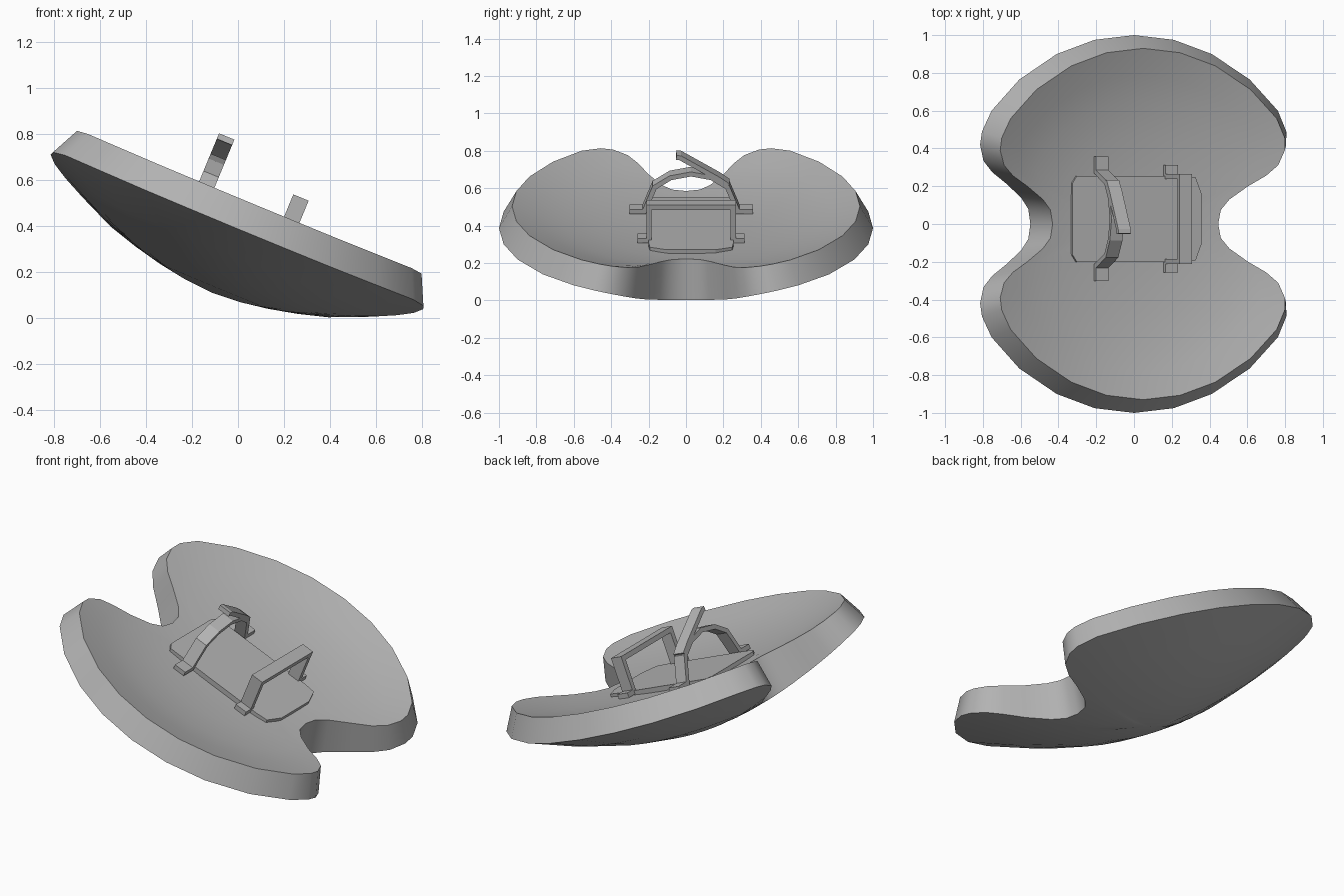
import bpy, bmesh, math
from mathutils import Vector

if "Cube" in bpy.data.objects:
    bpy.data.objects.remove(bpy.data.objects["Cube"])

TILT = math.radians(22.5)
C, S = math.cos(TILT), math.sin(TILT)
U0 = -0.1475          # dish centre along the tilted axis

mat = bpy.data.materials.new("plain grey")
mat.diffuse_color = (0.45, 0.45, 0.45, 1)
mat.use_nodes = True
mat.node_tree.nodes["Principled BSDF"].inputs["Base Color"].default_value = mat.diffuse_color


def place(d, y, w):
    """Dish space (along, across, up from dish) to the tilted world."""
    u = U0 + d
    return Vector((u * C + w * S, y, -u * S + w * C))


def finish(name, bm, angle=30):
    bmesh.ops.recalc_face_normals(bm, faces=bm.faces)
    me = bpy.data.meshes.new(name)
    bm.to_mesh(me)
    bm.free()
    ob = bpy.data.objects.new(name, me)
    bpy.context.collection.objects.link(ob)
    me.materials.append(mat)
    bpy.ops.object.select_all(action='DESELECT')
    ob.select_set(True)
    bpy.context.view_layer.objects.active = ob
    bpy.ops.object.shade_smooth_by_angle(angle=math.radians(angle))
    return ob


def prism(name, loop_a, loop_b):
    """Solid between two matching loops of dish-space points."""
    bm = bmesh.new()
    a = [bm.verts.new(place(*p)) for p in loop_a]
    b = [bm.verts.new(place(*p)) for p in loop_b]
    n = len(a)
    for i in range(n):
        j = (i + 1) % n
        bm.faces.new((a[i], a[j], b[j], b[i]))
    caps = [bm.faces.new(a), bm.faces.new(b)]
    bmesh.ops.triangulate(bm, faces=caps)
    return finish(name, bm, 20)


def ribbon(name, path, d, half, t):
    """Flat band of thickness t following a (y, w) path."""
    pts = [Vector(p) for p in path]
    sides = ([], [])
    for i, p in enumerate(pts):
        e1 = (p - pts[i - 1]).normalized() if i else None
        e2 = (pts[i + 1] - p).normalized() if i + 1 < len(pts) else None
        e1, e2 = e1 or e2, e2 or e1
        tan = (e1 + e2).normalized()
        nrm = Vector((-tan.y, tan.x)) * (t / 2 / max(0.5, tan.dot(e1)))
        sides[0].append(p + nrm)
        sides[1].append(p - nrm)
    loop = sides[0] + sides[1][::-1]
    return prism(name, [(d - half, q.x, q.y) for q in loop],
                 [(d + half, q.x, q.y) for q in loop])


# Shield outline: one quadrant, mirrored twice
quad = [(.51, 0), (.525, .08), (.575, .14), (.68, .215), (.78, .275), (.845, .335),
        (.877, .42), (.872, .49), (.82, .60), (.66, .765), (.444, .90), (.227, .975), (0, 1)]
half = quad + [(-x, y) for x, y in quad[-2::-1]]
outline = half + [(x, -y) for x, y in half[-2:0:-1]]


def back(r):
    return .058 + .30 * r ** 1.7


def inside(r):
    return .355 + .129 * (r / .93) ** 2.7


# Shield body: rings of the back surface out to the rim, then the inner dish
bm = bmesh.new()
rings = [(s, back) for s in (.25, .5, .75, 1)]
rings += [(s * .93, inside) for s in (1, .85, .7, .5, .25)]
prev = None
n = len(outline)
for s, f in rings:
    ring = [bm.verts.new(place(x * s, y * s, f(math.hypot(x, y) * s))) for x, y in outline]
    for i in range(n):
        j = (i + 1) % n
        if prev:
            bm.faces.new((prev[i], prev[j], ring[j], ring[i]))
    if not prev:
        first = ring
    prev = ring
for ring, f in ((first, back), (prev, inside)):
    hub = bm.verts.new(place(0, 0, f(0)))
    for i in range(n):
        bm.faces.new((hub, ring[i], ring[(i + 1) % n]))
finish("shield_body", bm, 35)

# Backing plate with trimmed corners
MID = .027
side = [(-.365, .19), (-.34, .228), (.27, .228), (.34, .22), (.375, .13)]
plate = [(d, MID + y) for d, y in side] + [(d, MID - y) for d, y in side[::-1]]
prism("backing_plate", [(d, y, .35) for d, y in plate], [(d, y, .388) for d, y in plate])


def mirrored(pts):
    return [(MID - y, w) for y, w in pts] + [(MID + y, w) for y, w in pts[::-1] if y > 0]


# Square hand grip with feet
ribbon("hand_grip", mirrored([(.285, .382), (.225, .382), (.225, .575)]), .2, .036, .028)

# Arched arm strap with feet
ribbon("arm_strap", mirrored([(.33, .385), (.25, .385), (.195, .525), (.11, .58), (0, .602)]),
       -.2, .036, .026)

# Loose strap end, rising from one side of the arch
ribbon("strap_end", [(.225, .535), (.17, .575), (-.03, .695), (-.052, .698)], -.2, .036, .026)
